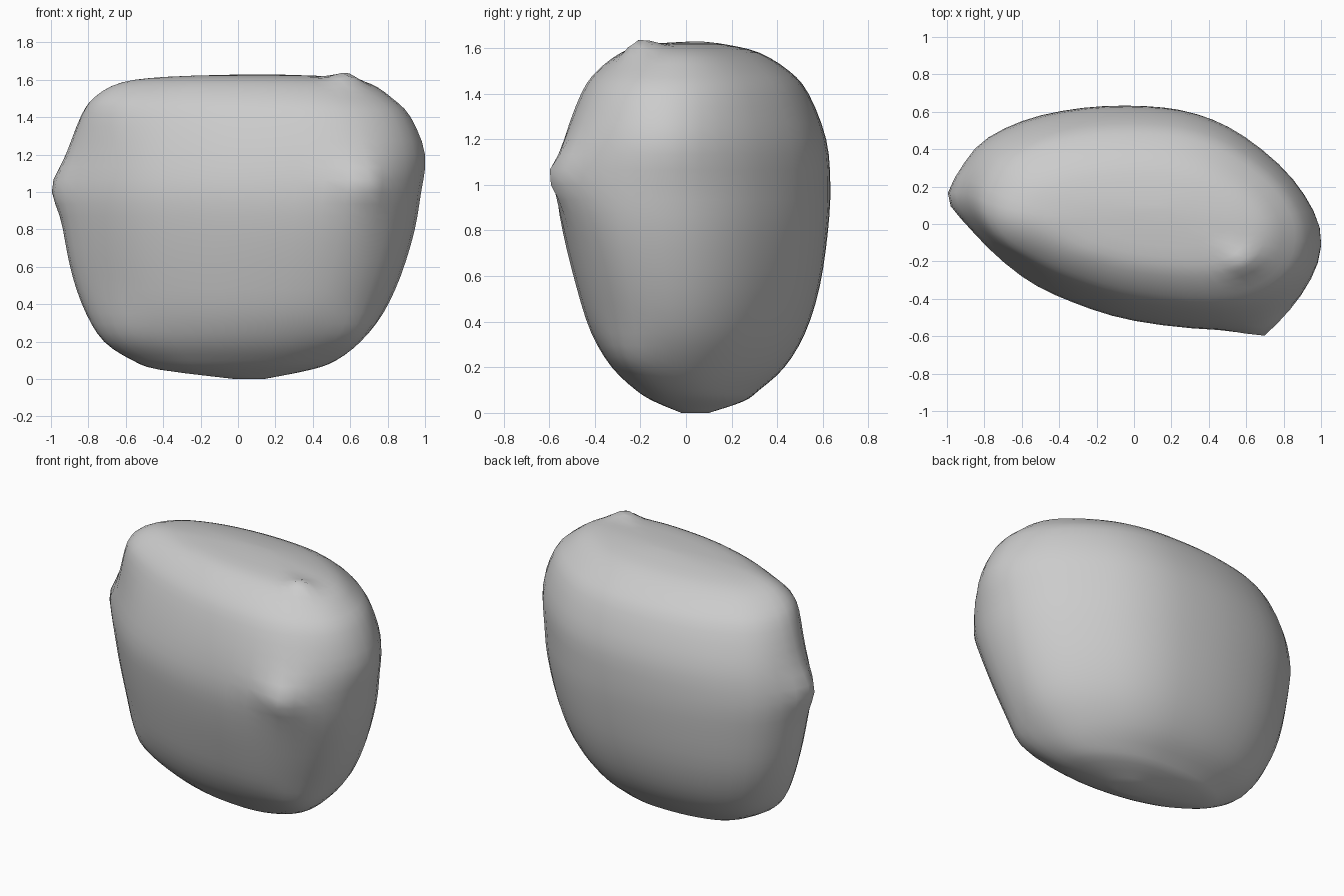
import bpy
import bmesh
import math
from mathutils import Vector

cube = bpy.data.objects.get("Cube")
if cube:
    bpy.data.objects.remove(cube, do_unlink=True)

stone = bpy.data.materials.new("grey stone")
stone.use_nodes = True
GREY = (0.6, 0.6, 0.6, 1)
stone.diffuse_color = GREY
stone.node_tree.nodes["Principled BSDF"].inputs["Base Color"].default_value = GREY


def spline(points, i, t, closed):
    """Catmull-Rom point between points i and i + 1."""
    n = len(points)
    pick = lambda k: points[k % n] if closed else points[max(0, min(n - 1, k))]
    a, b, c, d = (pick(i + k) for k in (-1, 0, 1, 2))
    return [0.5 * (2 * q + (r - p) * t + (2 * p - 5 * q + 4 * r - s) * t * t
                   + (3 * q - p - 3 * r + s) * t ** 3) for p, q, r, s in zip(a, b, c, d)]


# Plan outline, scaled to a unit box
OUTLINE = [(-1, .22), (-.89, .62), (-.63, .865), (-.29, .985), (.06, 1), (.34, .93),
           (.6, .73), (.87, .34), (1, -.1), (.96, -.57), (.76, -.88), (.46, -1),
           (0, -.93), (-.35, -.76), (-.63, -.53), (-.9, -.13)]

# Height, left, right, front and back limits of each level
LEVELS = [(0, -.02, .14, -.02, .1), (.05, -.42, .39, -.14, .25), (.1, -.56, .52, -.22, .32),
          (.2, -.71, .645, -.325, .43), (.35, -.81, .77, -.415, .52),
          (.55, -.885, .865, -.48, .583), (.8, -.935, .94, -.54, .62),
          (1, -.955, .965, -.56, .63), (1.2, -.915, .97, -.53, .612),
          (1.4, -.835, .91, -.46, .535), (1.5, -.755, .82, -.39, .45),
          (1.58, -.61, .7, -.285, .32), (1.615, -.38, .52, -.18, .18),
          (1.628, .02, .2, .0, .08)]

plan = [spline(OUTLINE, i, t / 3, True) for i in range(len(OUTLINE)) for t in range(3)]
levels = [spline(LEVELS, i, t / 3, False) for i in range(len(LEVELS) - 1) for t in range(3)]
levels.append(LEVELS[-1])

# Loft the levels into a closed body
bm = bmesh.new()
rings = []
for z, left, right, front, back in levels:
    rings.append([bm.verts.new(((left + right) / 2 + u * (right - left) / 2,
                                (front + back) / 2 + v * (back - front) / 2, z))
                  for u, v in plan])
count = len(plan)
for low, high in zip(rings, rings[1:]):
    for i in range(count):
        j = (i + 1) % count
        bm.faces.new((low[i], low[j], high[j], high[i]))
for ring in (rings[0], rings[-1]):
    bm.faces.new(ring)
bmesh.ops.recalc_face_normals(bm, faces=bm.faces)

# Broad swellings and small knobs: centre, pull, radius
KNOBS = [((.7, -.53, 1.03), (.035, -.035, 0), .2),
         ((.67, -.57, 1.05), (.01, -.05, 0), .09),
         ((.58, -.2, 1.6), (0, -.01, .045), .08),
         ((-.96, .14, 1.03), (-.045, 0, 0), .12),
         ((.97, -.1, 1.2), (.025, 0, 0), .2),
         ((-.71, -.05, 1.48), (-.025, -.03, .015), .2),
         ((-.66, -.04, .22), (-.015, -.035, 0), .2),
         ((.6, -.25, .2), (.04, -.03, 0), .16)]
for centre, pull, radius in KNOBS:
    for vert in bm.verts:
        distance = (vert.co - Vector(centre)).length
        vert.co += Vector(pull) * math.exp(-(distance / radius) ** 2)

mesh = bpy.data.meshes.new("boulder")
bm.to_mesh(mesh)
bm.free()
mesh.materials.append(stone)
boulder = bpy.data.objects.new("boulder", mesh)
bpy.context.collection.objects.link(boulder)
for poly in mesh.polygons:
    poly.use_smooth = True
